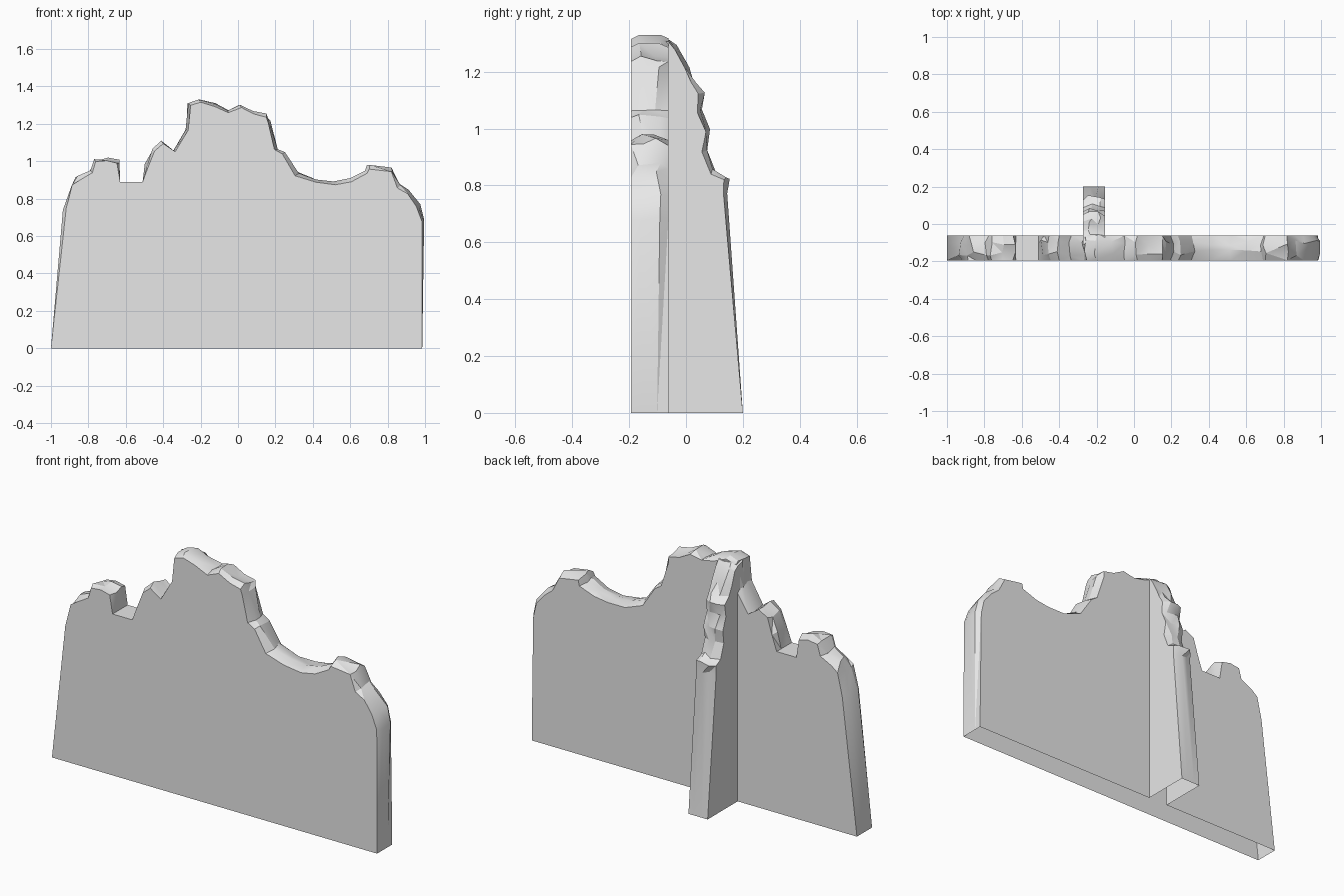
import bpy
import bmesh
import math
import random
from mathutils import Vector

random.seed(7)

default_cube = bpy.data.objects.get("Cube")
if default_cube:
    bpy.data.objects.remove(default_cube, do_unlink=True)

stone = bpy.data.materials.new("pale_grey_stone")
stone.use_nodes = True
GREY = (0.8, 0.8, 0.8, 1.0)
stone.diffuse_color = GREY
stone.node_tree.nodes["Principled BSDF"].inputs["Base Color"].default_value = GREY


def broken_slab(name, profile, near, far, place, clean=()):
    """Slab with a flat face at near and far, joined by a chipped rim.

    The profile runs over the top from one foot to the other; points whose
    index is in clean stay square, the rest have worn corners.
    """
    bm = bmesh.new()
    points = [Vector(p) for p in profile]
    last = len(points) - 1
    rows = []
    for i, p in enumerate(points):
        square = i in clean or i in (0, last)
        along = (points[min(i + 1, last)] - points[max(i - 1, 0)]).normalized()
        inward = Vector((along.y, -along.x))
        row = []
        for k, depth in enumerate((0, 0.3, 0.7, 1)):
            q = p.copy()
            if not square:
                if k in (0, 3):
                    q += inward * random.uniform(0.012, 0.026)
                else:
                    depth += random.uniform(-0.13, 0.13)
                    q += inward * random.choice((0, 0, 0.008, 0.014))
                    q += along * random.uniform(-0.012, 0.012)
            w = near + (far - near) * depth
            row.append(bm.verts.new(place(q.x, w, q.y)))
        rows.append(row)

    # Rim of chipped facets between neighbouring sections
    rim = []
    for a, b in zip(rows, rows[1:]):
        for k in range(3):
            rim.append(bm.faces.new((a[k], a[k + 1], b[k + 1], b[k])))
    bmesh.ops.triangulate(bm, faces=rim)

    # Broad faces and foot
    bm.faces.new([r[0] for r in rows])
    bm.faces.new([r[3] for r in reversed(rows)])
    bm.faces.new(rows[0] + rows[-1][::-1])
    bmesh.ops.recalc_face_normals(bm, faces=bm.faces)

    mesh = bpy.data.meshes.new(name)
    bm.to_mesh(mesh)
    bm.free()
    mesh.materials.append(stone)
    obj = bpy.data.objects.new(name, mesh)
    bpy.context.collection.objects.link(obj)
    return obj


# Main wall: left ruin, square notch, tall hump, worn dip, right shoulder
wall_outline = [
    (-1, 0), (-0.935, 0.75), (-0.9, 0.88), (-0.86, 0.92), (-0.79, 0.95),
    (-0.77, 1.01), (-0.7, 1.02), (-0.63, 1),
    (-0.63, 0.89), (-0.51, 0.89),
    (-0.5, 0.98), (-0.465, 1.07), (-0.4, 1.11), (-0.345, 1.07),
    (-0.28, 1.17), (-0.275, 1.31), (-0.2, 1.33), (-0.12, 1.31),
    (-0.05, 1.285), (0.02, 1.3), (0.09, 1.265), (0.16, 1.25),
    (0.175, 1.21), (0.21, 1.07), (0.25, 1.05), (0.32, 0.94),
    (0.42, 0.91), (0.52, 0.9), (0.6, 0.91), (0.68, 0.95), (0.7, 0.98),
    (0.83, 0.96), (0.87, 0.87), (0.92, 0.84), (0.975, 0.77),
    (0.995, 0.68), (0.985, 0),
]
wall = broken_slab("ruined_wall", wall_outline, -0.194, -0.062,
                   lambda u, w, z: (u, w, z), clean=(8, 9))

# Cross wall stub rising up the back of the hump
stub_outline = [
    (-0.11, 0), (-0.11, 1.31), (-0.06, 1.32), (-0.02, 1.29), (0.01, 1.22),
    (0.03, 1.17), (0.065, 1.13), (0.065, 1.06), (0.085, 0.99),
    (0.075, 0.92), (0.1, 0.85), (0.15, 0.83), (0.145, 0.77), (0.2, 0),
]
stub = broken_slab("cross_wall_stub", stub_outline, -0.272, -0.155,
                   lambda u, w, z: (w, u, z), clean=(1,))

# Merge the stub into the wall so the inside is one hollow
join = wall.modifiers.new("join_stub", 'BOOLEAN')
join.operation = 'UNION'
join.solver = 'EXACT'
join.object = stub
bpy.ops.object.select_all(action='DESELECT')
wall.select_set(True)
bpy.context.view_layer.objects.active = wall
bpy.ops.object.modifier_apply(modifier=join.name)
bpy.data.objects.remove(stub, do_unlink=True)

# Open underside
bm = bmesh.new()
bm.from_mesh(wall.data)
underside = [f for f in bm.faces if max(v.co.z for v in f.verts) < 0.001]
bmesh.ops.delete(bm, geom=underside, context='FACES')
bm.to_mesh(wall.data)
bm.free()

bpy.ops.object.shade_smooth_by_angle(angle=math.radians(25))
